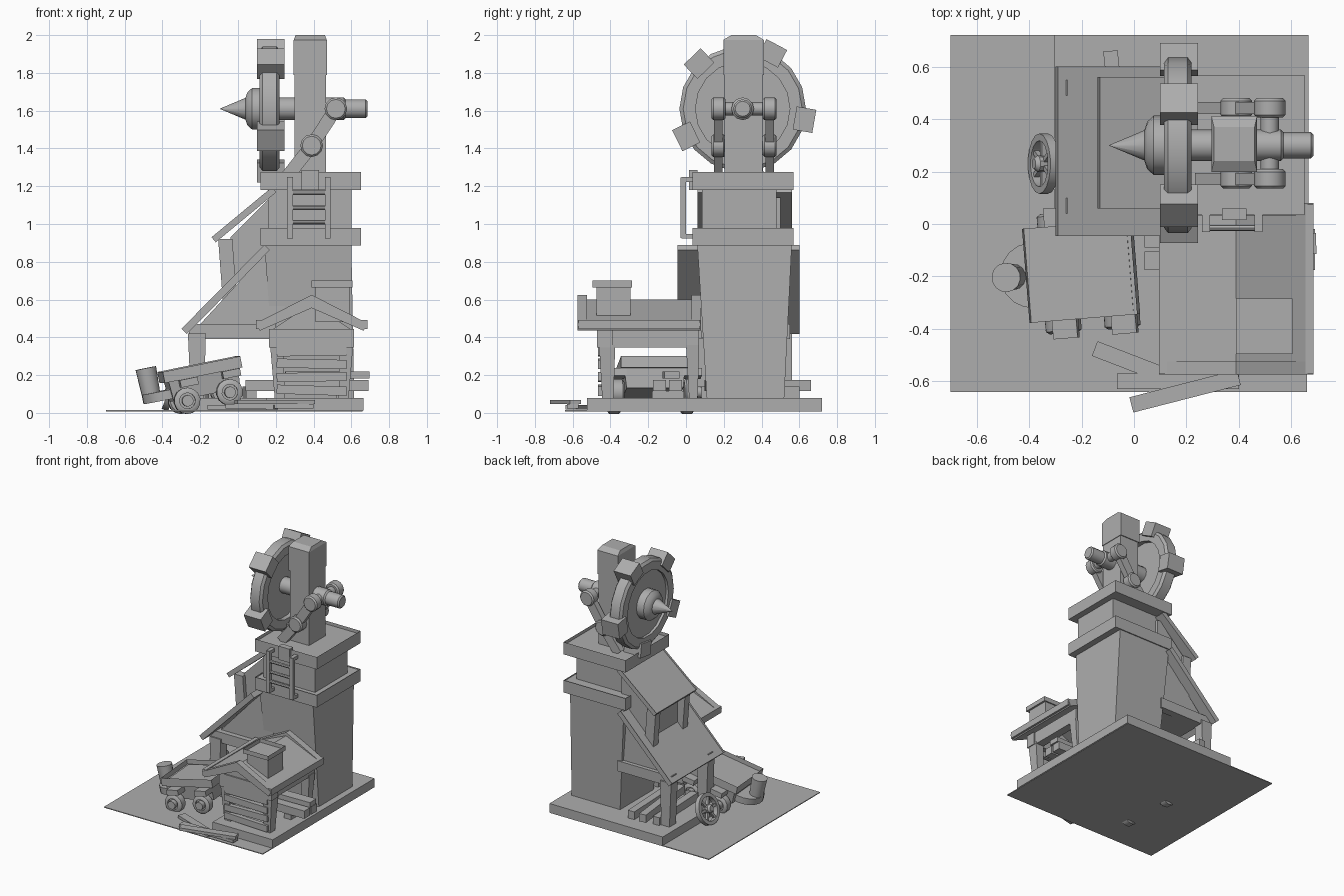
import bpy, bmesh, math
from mathutils import Vector, Matrix, Euler

if "Cube" in bpy.data.objects:
    bpy.data.objects.remove(bpy.data.objects["Cube"])

grey = bpy.data.materials.new("stone_grey")
grey.diffuse_color = (0.42, 0.42, 0.42, 1)
grey.use_nodes = True
grey.node_tree.nodes["Principled BSDF"].inputs["Base Color"].default_value = grey.diffuse_color


def finish(name, bm, mat=None, smooth=False):
    if mat is not None:
        bm.transform(mat)
    bmesh.ops.recalc_face_normals(bm, faces=bm.faces)
    me = bpy.data.meshes.new(name)
    bm.to_mesh(me)
    bm.free()
    me.materials.append(grey)
    ob = bpy.data.objects.new(name, me)
    bpy.context.collection.objects.link(ob)
    if smooth:
        bpy.context.view_layer.objects.active = ob
        ob.select_set(True)
        bpy.ops.object.shade_smooth_by_angle(angle=math.radians(35))
        ob.select_set(False)
    return ob


def box(name, x, y, z, top=None, mat=None, rim=0, depth=0):
    """Box from ranges; top = (x range, y range) tapers it; rim/depth sink the top face."""
    tx, ty = top or (x, y)
    bm = bmesh.new()
    rings = []
    for (a, b), (c, d), h in ((x, y, z[0]), (tx, ty, z[1])):
        rings.append([bm.verts.new(p) for p in ((a, c, h), (b, c, h), (b, d, h), (a, d, h))])
    lo, hi = rings
    bm.faces.new(lo[::-1])
    lid = bm.faces.new(hi)
    for i in range(4):
        j = (i + 1) % 4
        bm.faces.new((lo[i], lo[j], hi[j], hi[i]))
    if rim:
        bmesh.ops.inset_region(bm, faces=[lid], thickness=rim)
        for v in lid.verts:
            v.co.z -= depth
    return finish(name, bm, mat)


def prism(name, pts, y0, y1):
    """Profile in x-z pushed along y."""
    bm = bmesh.new()
    f = bm.faces.new([bm.verts.new((px, y0, pz)) for px, pz in pts])
    r = bmesh.ops.extrude_face_region(bm, geom=[f])
    for v in r["geom"]:
        if isinstance(v, bmesh.types.BMVert):
            v.co.y = y1
    return finish(name, bm)


def lathe(name, prof, n, mat, closed=False):
    """Turn (axis position, radius) points around the local x axis."""
    bm = bmesh.new()
    rows = []
    for px, r in prof:
        rows.append([bm.verts.new((px, r * math.cos(t), r * math.sin(t)))
                     for t in (2 * math.pi * i / n for i in range(n))])
    m = len(prof)
    for k in range(m if closed else m - 1):
        a, b = rows[k], rows[(k + 1) % m]
        for i in range(n):
            bm.faces.new((a[i], a[(i + 1) % n], b[(i + 1) % n], b[i]))
    if not closed:
        bm.faces.new(rows[0])
        bm.faces.new(rows[-1])
    bmesh.ops.remove_doubles(bm, verts=bm.verts, dist=1e-5)
    return finish(name, bm, mat, True)


def aim(p0, p1):
    d = Vector(p1) - Vector(p0)
    return Matrix.Translation(p0) @ d.to_track_quat('X', 'Z').to_matrix().to_4x4(), d.length


def cyl(name, p0, p1, r, n=12):
    m, l = aim(p0, p1)
    b = min(0.01, r * 0.3)
    return lathe(name, [(0, r - b), (b, r), (l - b, r), (l, r - b)], n, m)


def beam(name, p0, p1, w, h):
    m, l = aim(p0, p1)
    return box(name, (0, l), (-w / 2, w / 2), (-h / 2, h / 2), mat=m)


def panel(name, a, b, y, t):
    """Sloping roof panel in x-z with a raised rim; a and b lie on its top."""
    l = math.hypot(b[0] - a[0], b[1] - a[1])
    m = Matrix.Translation((a[0], 0, a[1])) @ Matrix.Rotation(-math.atan2(b[1] - a[1], b[0] - a[0]), 4, 'Y')
    return box(name, (0, l), y, (-t, 0), mat=m, rim=0.045, depth=0.015)


# Ground and foundation
box("ground", (-0.70, 0.66), (-0.64, 0.72), (0.008, 0.014))
box("foundation", (-0.305, 0.665), (-0.03, 0.72), (0.012, 0.08))
box("hut_foundation", (0.15, 0.665), (-0.525, -0.03), (0.012, 0.08))

# Tower
box("tower_body", (0.20, 0.615), (0.11, 0.52), (0.08, 0.89), top=((0.14, 0.60), (0.06, 0.56)))
box("lower_collar", (0.12, 0.65), (0.035, 0.568), (0.885, 0.98), rim=0.03, depth=0.01)
box("tower_neck", (0.16, 0.60), (0.085, 0.48), (0.96, 1.19))
box("upper_collar", (0.12, 0.65), (0.035, 0.568), (1.18, 1.275), rim=0.05, depth=0.025)

# Lean-to and dormer on the left
prism("lean_to_wall", [(-0.20, 0.47), (0.15, 0.85), (0.25, 0.85), (0.25, 0.40), (-0.18, 0.39)], 0.08, 0.52)
panel("lean_to_roof", (-0.30, 0.445), (0.14, 0.89), (-0.045, 0.60), 0.04)
prism("dormer_wall", [(-0.04, 0.93), (0.17, 1.14), (0.20, 1.14), (0.20, 0.8), (0.05, 0.74), (-0.04, 0.66)], 0.13, 0.50)
panel("dormer_roof", (-0.14, 0.93), (0.18, 1.195), (0.06, 0.56), 0.035)
for y in (0.10, 0.46):
    box("dormer_leg", (-0.075, 0.0), (y, y + 0.06), (0.52, 0.92), top=((-0.105, -0.03), (y, y + 0.06)))
for y in (0.03, 0.48):
    box("lean_to_post", (-0.25, -0.18), (y, y + 0.08), (0.08, 0.42), top=((-0.265, -0.17), (y, y + 0.08)))
    box("lean_to_beam", (-0.26, 0.20), (y + 0.01, y + 0.07), (0.39, 0.47))

# Crown post and drill wheel
prism("crown_post", [(0.30, 1.25), (0.465, 1.25), (0.465, 1.8), (0.30, 1.8)], 0.205, 0.405)
box("post_cap", (0.295, 0.47), (0.198, 0.412), (1.79, 1.975))
box("post_cap_top", (0.295, 0.47), (0.198, 0.412), (1.975, 2.0), top=((0.305, 0.46), (0.24, 0.37)))
CY, CZ = 0.30, 1.61
hub = Matrix.Translation((0, CY, CZ))
lathe("wheel_rim", [(0.115, 0.25), (0.115, 0.315), (0.13, 0.335), (0.205, 0.335), (0.22, 0.315),
                    (0.22, 0.25)], 18, hub, True)
lathe("wheel_disc", [(0.135, 0.26), (0.185, 0.26)], 18, hub)
lathe("wheel_hub", [(0.04, 0.06), (0.05, 0.09), (0.075, 0.113), (0.14, 0.113)], 14, hub)
lathe("drill_spike", [(-0.095, 0.001), (0.045, 0.06)], 12, hub)
for k in range(5):
    t = math.radians(62 + 72 * k)
    m = hub @ Matrix.Rotation(t, 4, 'X')
    box("wheel_tooth", (0.10, 0.245), (0.28, 0.385), (-0.062, 0.062), mat=m)
cyl("axle", (0.15, CY, CZ), (0.57, CY, CZ), 0.06)
cyl("axle_end", (0.50, CY, CZ), (0.685, CY, CZ), 0.05)

# Brace arms with round joints
for y in (0.172, 0.443):
    for x, z in ((0.39, 1.415), (0.518, 1.61)):
        cyl("brace_joint", (x, y - 0.037, z), (x, y + 0.037, z), 0.06)
    beam("lower_brace", (0.26, y, 1.25), (0.39, y, 1.415), 0.045, 0.07)
    beam("upper_brace", (0.39, y, 1.415), (0.518, y, 1.61), 0.045, 0.07)
cyl("cross_pin", (0.518, 0.14, CZ), (0.518, 0.47, CZ), 0.035)

# Ladder
for x in (0.275, 0.475):
    beam("ladder_rail", (x, -0.015, 0.925), (x, -0.015, 1.245), 0.03, 0.03)
    for z in (0.935, 1.235):
        beam("ladder_hook", (x, -0.025, z), (x, 0.05, z), 0.03, 0.025)
for z in (1.01, 1.085, 1.165):
    cyl("ladder_rung", (0.275, -0.015, z), (0.475, -0.015, z), 0.012, 8)
box("ladder_bracket", (0.335, 0.43), (0.015, 0.06), (1.18, 1.285))

# Hut with a gable roof
for x0, x1, s in ((0.20, 0.25, -1), (0.53, 0.58, 1)):
    for y in ((-0.44, -0.385), (0.02, 0.06)):
        wide = (y[0] - 0.02, y[1] + 0.01)
        box("hut_leg", (x0, x1), y, (0.014, 0.36), top=((x0 + 0.02 * s - 0.01, x1 + 0.02 * s + 0.01), wide))
    bx = 0.175 if s < 0 else 0.54
    box("hut_side_beam", (bx, bx + 0.065), (-0.46, 0.07), (0.345, 0.445))
box("hut_front_beam", (0.165, 0.615), (-0.47, -0.39), (0.345, 0.445))
box("hut_back_beam", (0.175, 0.605), (0.01, 0.07), (0.345, 0.445))
for y in (-0.46, 0.02):
    prism("hut_gable", [(0.18, 0.44), (0.60, 0.44), (0.39, 0.58)], y, y + 0.05)
for i, z in enumerate((0.095, 0.165, 0.235, 0.30)):
    tilt = Matrix.Translation((0.39, -0.445, z + 0.025)) @ Matrix.Rotation((0.03, -0.02, 0.02, -0.01)[i], 4, 'Y')
    box("hut_slat", (-0.185, 0.185), (-0.02, 0.015), (-0.024, 0.024), mat=tilt)
ROOF = [(0.095, 0.475), (0.39, 0.60), (0.685, 0.475), (0.665, 0.435), (0.39, 0.555), (0.115, 0.435)]
prism("hut_roof", ROOF, -0.53, 0.07)
for y in ((-0.575, -0.525), (0.03, 0.08)):
    prism("roof_barge", [(x, z + (0.025 if 0 < i < 2 else 0.0)) for i, (x, z) in enumerate(ROOF)], *y)
for s in (-1, 1):
    beam("roof_eave", (0.39 + s * 0.28, -0.57, 0.468), (0.39 + s * 0.28, 0.075, 0.468), 0.03, 0.05)
box("chimney", (0.41, 0.59), (-0.475, -0.295), (0.48, 0.67))
box("chimney_cap", (0.39, 0.605), (-0.495, -0.285), (0.665, 0.70), rim=0.05, depth=0.03)

# Mine cart, tilted and turned
cart = Matrix.Translation((-0.19, -0.18, 0.17)) @ Euler((0, -0.2, 0.08)).to_matrix().to_4x4()
box("cart_body", (-0.18, 0.18), (-0.15, 0.15), (-0.075, 0.06), top=((-0.19, 0.19), (-0.165, 0.165)), mat=cart)
box("cart_rim", (-0.21, 0.21), (-0.18, 0.18), (0.03, 0.09), mat=cart, rim=0.055, depth=0.035)
for x in (-0.115, 0.115):
    for s in (-1, 1):
        ys = sorted((s * 0.15, s * 0.25))
        box("cart_bracket", (x - 0.02, x + 0.075), ys, (-0.01, 0.03), mat=cart)
        turn = cart @ Matrix.Translation((x, s * 0.16, -0.085)) @ Matrix.Rotation(s * math.pi / 2, 4, 'Z')
        lathe("cart_wheel", [(0, 0.06), (0.01, 0.07), (0.06, 0.07), (0.07, 0.055), (0.07, 0.042),
                             (0.055, 0.042), (0.055, 0.03), (0.09, 0.03)], 14, turn)
disc = cart @ Matrix.Translation((-0.205, 0, -0.01)) @ Matrix.Rotation(math.pi / 2, 4, 'Y')
lathe("cart_platform", [(0, 0.125), (0.05, 0.125)], 18, disc)
bucket = cart @ Matrix.Translation((-0.28, 0, -0.01)) @ Matrix.Rotation(-math.pi / 2, 4, 'Y')
lathe("bucket", [(0, 0.05), (0.135, 0.056)], 14, bucket)

# Spare spoked wheel leaning on the foundation
lean = Matrix.Translation((-0.345, 0.23, 0.12)) @ Matrix.Rotation(math.radians(22), 4, 'Y')
lathe("spare_wheel", [(-0.018, 0.088), (-0.018, 0.115), (0.018, 0.115), (0.018, 0.088)], 18, lean, True)
lathe("spare_hub", [(-0.04, 0.02), (-0.025, 0.032), (0.025, 0.032)], 10, lean)
for k in range(6):
    box("spare_spoke", (-0.01, 0.01), (0.02, 0.095), (-0.009, 0.009),
        mat=lean @ Matrix.Rotation(k * math.pi / 3, 4, 'X'))

# Timber stacks and loose planks
for y in (-0.14, -0.055):
    beam("stack_beam", (0.04, y, 0.145), (0.69, y, 0.145), 0.07, 0.06)
beam("stack_top_beam", (0.25, -0.085, 0.20), (0.695, -0.075, 0.20), 0.08, 0.038)
beam("stack_rest", (0.55, -0.18, 0.098), (0.55, -0.01, 0.098), 0.06, 0.036)
for a, b, z in (((-0.03, 0.10), (-0.09, 0.66), 0.145), ((-0.13, 0.08), (-0.15, 0.58), 0.11),
                ((0.07, 0.12), (0.05, 0.60), 0.11)):
    beam("stored_beam", (*a, z), (*b, z), 0.055, 0.06)
for a, b, z in (((-0.15, -0.475), (0.20, -0.61), 0.03), ((-0.065, -0.60), (0.40, -0.60), 0.035),
                ((-0.01, -0.69), (0.40, -0.585), 0.058)):
    beam("loose_plank", (*a, z), (*b, z), 0.06, 0.022)
